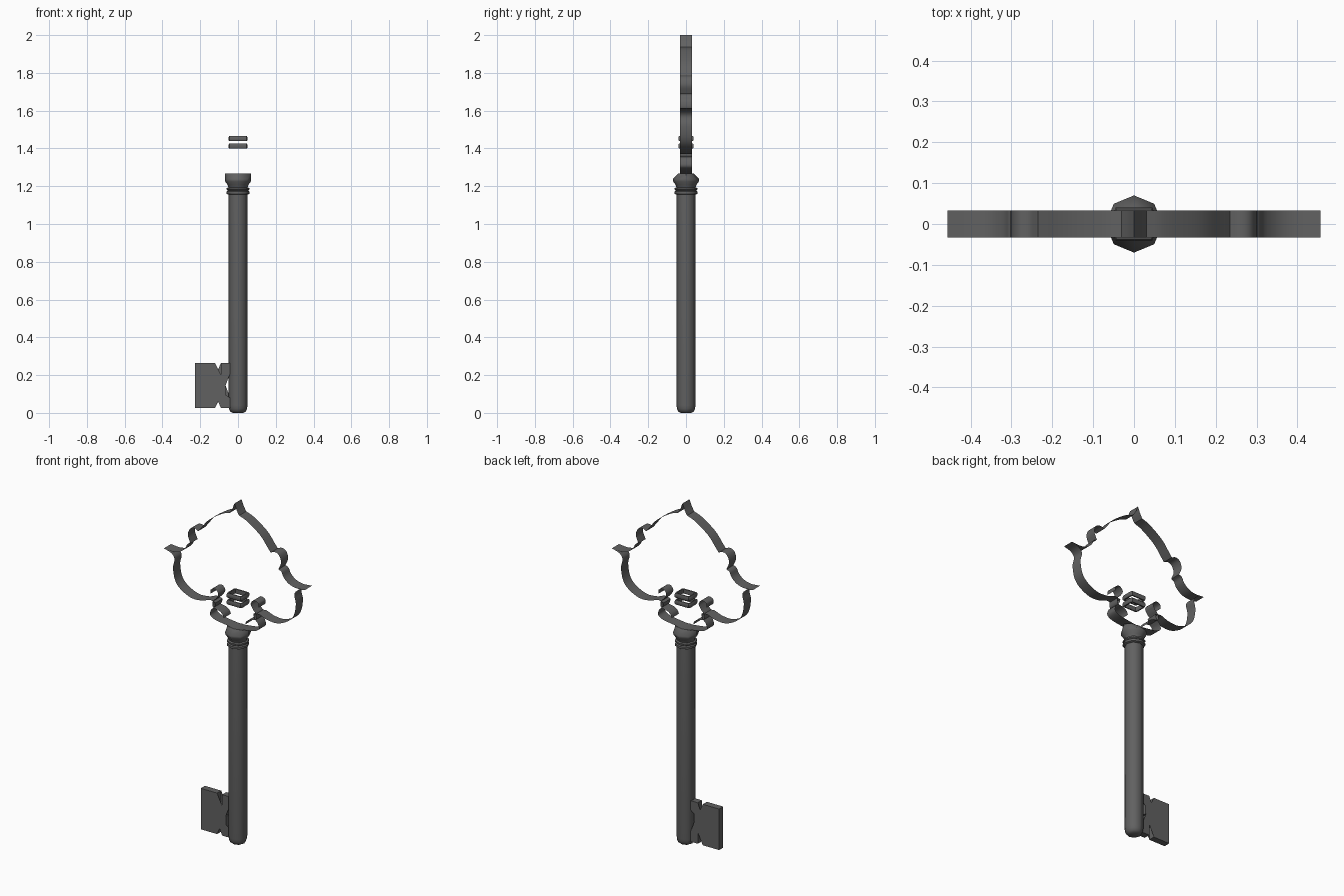
import bpy, bmesh, math
from mathutils import Vector

if "Cube" in bpy.data.objects:
    bpy.data.objects.remove(bpy.data.objects["Cube"])

iron = bpy.data.materials.new("dark iron")
iron.diffuse_color = (0.12, 0.12, 0.12, 1)
iron.use_nodes = True
iron.node_tree.nodes["Principled BSDF"].inputs["Base Color"].default_value = iron.diffuse_color


def finish(name, bm, angle=50, closed=True):
    if closed:
        bmesh.ops.recalc_face_normals(bm, faces=bm.faces[:])
    me = bpy.data.meshes.new(name)
    bm.to_mesh(me)
    bm.free()
    me.materials.append(iron)
    ob = bpy.data.objects.new(name, me)
    bpy.context.collection.objects.link(ob)
    bpy.ops.object.select_all(action='DESELECT')
    ob.select_set(True)
    bpy.context.view_layer.objects.active = ob
    bpy.ops.object.shade_smooth_by_angle(angle=math.radians(angle))
    return ob


def loft(bm, rings, caps=True):
    loops = [[bm.verts.new(p) for p in r] for r in rings]
    n = len(loops[0])
    for a, b in zip(loops, loops[1:]):
        for i in range(n):
            bm.faces.new((a[i], a[(i + 1) % n], b[(i + 1) % n], b[i]))
    if caps:
        bm.faces.new(loops[0][::-1])
        bm.faces.new(loops[-1])


def lathe(name, profile, sides=8):
    # profile rows: x radius, y radius, height
    bm = bmesh.new()
    loft(bm, [[(rx * math.cos(2 * math.pi * i / sides),
                ry * math.sin(2 * math.pi * i / sides), z)
               for i in range(sides)] for rx, ry, z in profile])
    return finish(name, bm)


def smooth_path(pts, steps=4):
    p = [Vector(q) for q in pts]
    p = [2 * p[0] - p[1]] + p + [2 * p[-1] - p[-2]]
    out = []
    for a, b, c, d in zip(p, p[1:], p[2:], p[3:]):
        for k in range(steps):
            t = k / steps
            out.append(0.5 * (2 * b + (c - a) * t + (2 * a - 5 * b + 4 * c - d) * t * t
                              + (3 * b - a - 3 * c + d) * t ** 3))
    return out + [p[-2]]


def ribbon(name, runs, half=0.033):
    # thin sheet strips following x-z paths, repeated on both sides
    bm = bmesh.new()
    for s in (1, -1):
        for run in runs:
            path = smooth_path(run)
            rows = [[bm.verts.new((s * x, y, z)) for y in (-half, half)] for x, z in path]
            for a, b in zip(rows, rows[1:]):
                bm.faces.new((a[0], a[1], b[1], b[0])[::s])
    bmesh.ops.remove_doubles(bm, verts=bm.verts[:], dist=0.0005)
    return finish(name, bm, 40, closed=False)


# shaft with rounded foot
lathe("shaft", [(r, r, z) for r, z in
                ((0.028, 0), (0.042, 0.008), (0.048, 0.022), (0.05, 0.04), (0.05, 1.165))])

# collar rings and flared head, flattened toward the bow
lathe("collar", [(r, r, z) for r, z in
                 ((0.05, 1.155), (0.06, 1.16), (0.06, 1.172), (0.053, 1.177),
                  (0.06, 1.182), (0.06, 1.19), (0.05, 1.195))])
lathe("flared_head", [(0.05, 0.05, 1.19), (0.055, 0.055, 1.207), (0.068, 0.068, 1.225),
                      (0.07, 0.07, 1.238), (0.07, 0.04, 1.268)])

# bow outline, split into runs at its cusps
ribbon("bow", [
    [(0, 2.0), (0.014, 1.965), (0.03, 1.937)],
    [(0.03, 1.937), (0.08, 1.918), (0.165, 1.86), (0.215, 1.80), (0.235, 1.775)],
    [(0.235, 1.775), (0.26, 1.785), (0.288, 1.775), (0.302, 1.735), (0.285, 1.69)],
    [(0.285, 1.69), (0.305, 1.68), (0.32, 1.65), (0.355, 1.622), (0.40, 1.611), (0.457, 1.615)],
    [(0.457, 1.615), (0.41, 1.60), (0.388, 1.57), (0.398, 1.52), (0.386, 1.45),
     (0.35, 1.405), (0.28, 1.372), (0.21, 1.375), (0.16, 1.392), (0.122, 1.385)],
    [(0.122, 1.385), (0.13, 1.36), (0.152, 1.335), (0.157, 1.305), (0.13, 1.287),
     (0.075, 1.277), (0, 1.268)],
])

# small curls inside the bow
ribbon("inner_scrolls", [
    [(0.155, 1.43), (0.153, 1.455), (0.125, 1.465), (0.105, 1.44), (0.12, 1.41)],
    [(0.12, 1.41), (0.142, 1.385), (0.138, 1.355), (0.10, 1.345), (0.078, 1.33), (0.07, 1.31)],
])

# hollow bands binding the scrolls
for name, z in (("lower_band", 1.412), ("upper_band", 1.452)):
    bm = bmesh.new()
    corners = ((1, 0.7), (0.9, 1), (-0.9, 1), (-1, 0.7),
               (-1, -0.7), (-0.9, -1), (0.9, -1), (1, -0.7))
    loft(bm, [[(x * (0.05 - d), y * (0.04 - d), z + h) for x, y in corners]
              for d, h in ((0.01, -0.013), (0.003, -0.013), (0, -0.008), (0, 0.008),
                           (0.003, 0.013), (0.01, 0.013), (0.01, -0.013))], caps=False)
    bmesh.ops.remove_doubles(bm, verts=bm.verts[:], dist=0.0001)
    finish(name, bm, 50)

# bit: upper half outline mirrored about its middle height
mid = 0.145
half = [(-0.185, 0.19), (-0.143, 0.19), (-0.143, 0.148), (-0.065, 0.148), (-0.065, 0.212),
        (-0.04, 0.212), (-0.04, 0.265), (-0.09, 0.265), (-0.09, 0.19), (-0.122, 0.19),
        (-0.122, 0.265), (-0.228, 0.265)]
outline = half + [(x, 2 * mid - z) for x, z in reversed(half)]
bm = bmesh.new()
loft(bm, [[(x, y, z) for x, z in outline] for y in (-0.019, 0.019)])
bmesh.ops.triangulate(bm, faces=[f for f in bm.faces if len(f.verts) > 4])
finish("bit", bm, 30)
